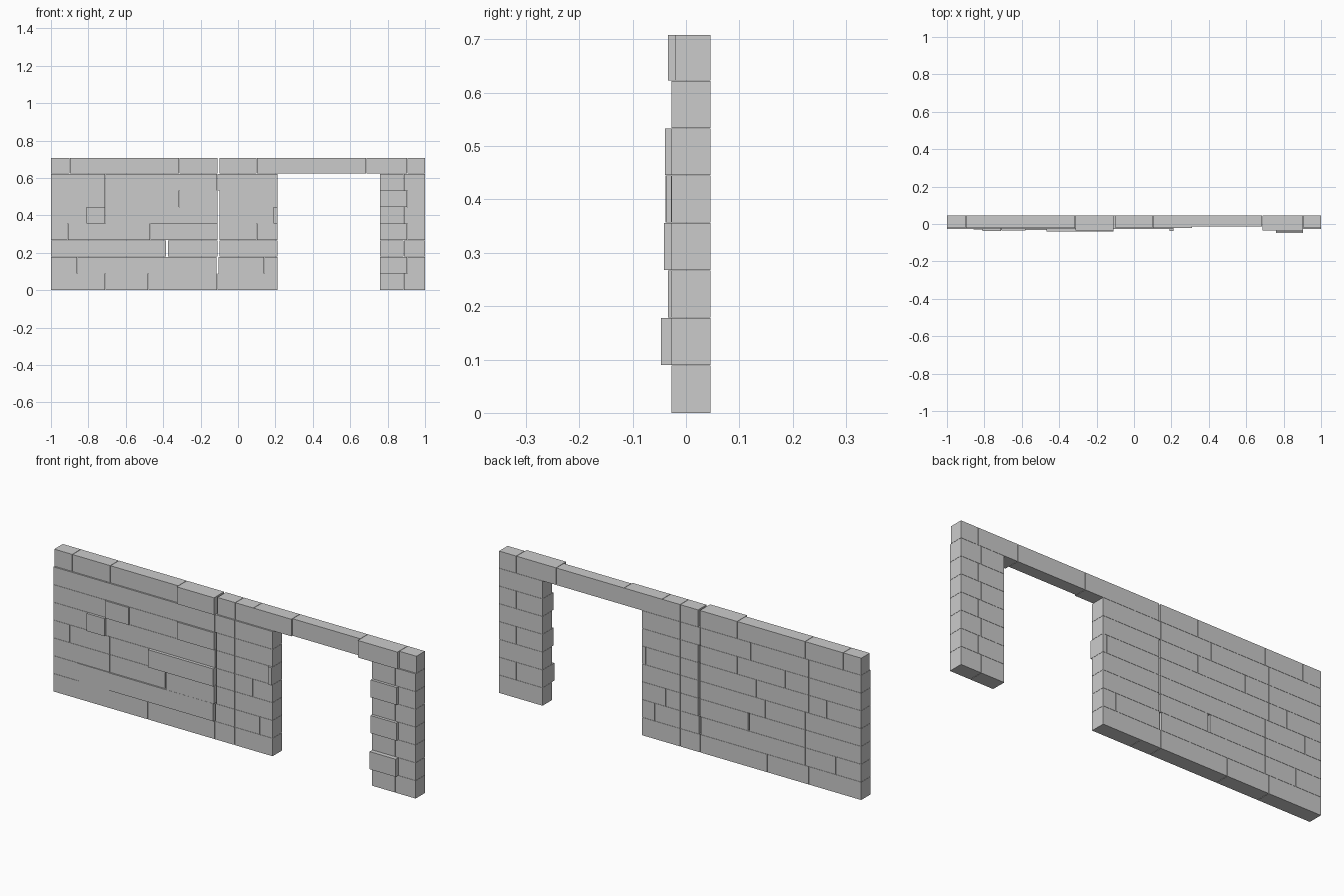
import bpy, bmesh

if "Cube" in bpy.data.objects:
    bpy.data.objects.remove(bpy.data.objects["Cube"])

BACK, FLUSH, JOINT = 0.046, -0.027, 0.001
LEVELS = [0, 0.089, 0.178, 0.267, 0.356, 0.445, 0.533, 0.622, 0.708]


def add_stone(bm, x0, x1, z0, z1, front):
    """One block stretching from its front face to the flat back."""
    res = bmesh.ops.create_cube(bm, size=1)
    for v in res["verts"]:
        v.co.x = x1 if v.co.x > 0 else x0
        v.co.y = BACK if v.co.y > 0 else front
        v.co.z = z1 if v.co.z > 0 else z0


def course(name, row, edges, fronts=None, gaps=()):
    """A row of stones; fronts gives stones that stand out or sit back."""
    fronts = fronts or {}
    bm = bmesh.new()
    last = len(edges) - 2
    z0 = LEVELS[row] + (JOINT if row else 0)
    for i, (a, b) in enumerate(zip(edges, edges[1:])):
        left = a + (JOINT if i else 0)
        right = b - (JOINT if i < last else 0)
        if i in gaps:
            right -= 0.008
        add_stone(bm, left, right, z0, LEVELS[row + 1], fronts.get(i, FLUSH))
    mesh = bpy.data.meshes.new(name)
    bm.to_mesh(mesh)
    bm.free()
    obj = bpy.data.objects.new(name, mesh)
    bpy.context.collection.objects.link(obj)


# Long wall left of the opening
wall = [
    ([-1, -0.71, -0.48, -0.11, 0, 0.21], {}, ()),
    ([-1, -0.86, -0.69, -0.105, 0, 0.14, 0.21], {1: -0.030, 2: -0.033}, (2,)),
    ([-1, -0.69, -0.375, -0.10, 0, 0.08, 0.21], {2: -0.034}, (1, 2)),
    ([-1, -0.91, -0.69, -0.47, -0.10, 0, 0.10, 0.21], {3: -0.041}, (3,)),
    ([-1, -0.81, -0.71, -0.42, -0.10, 0, 0.19, 0.21], {1: -0.038, 6: -0.037}, (3,)),
    ([-1, -0.71, -0.58, -0.315, -0.10, 0, 0.21], {1: -0.034, 3: -0.034}, (3,)),
    ([-1, -0.71, -0.39, -0.11, 0, 0.21], {}, ()),
]
for row, (edges, fronts, gaps) in enumerate(wall):
    course(f"wall_course_{row}", row, edges, fronts, gaps)

# Narrow pier on the right, with alternating stones standing out
pier_fronts = [FLUSH, -0.047, FLUSH, -0.041, -0.028, -0.039, FLUSH]
for row, front in enumerate(pier_fronts):
    split = 0.905 if row % 2 else 0.887
    course(f"pier_course_{row}", row, [0.76, split, 1], {0: front})

# Capping course, which also bridges the opening as a lintel
course("capping_course", 7,
       [-1, -0.90, -0.69, -0.315, -0.10, 0, 0.10, 0.31, 0.685, 0.905, 1],
       {0: -0.021, 1: -0.021, 2: -0.021, 3: -0.034, 4: -0.021, 5: -0.021,
        6: -0.021, 7: -0.013, 8: -0.034, 9: -0.021}, (3,))
